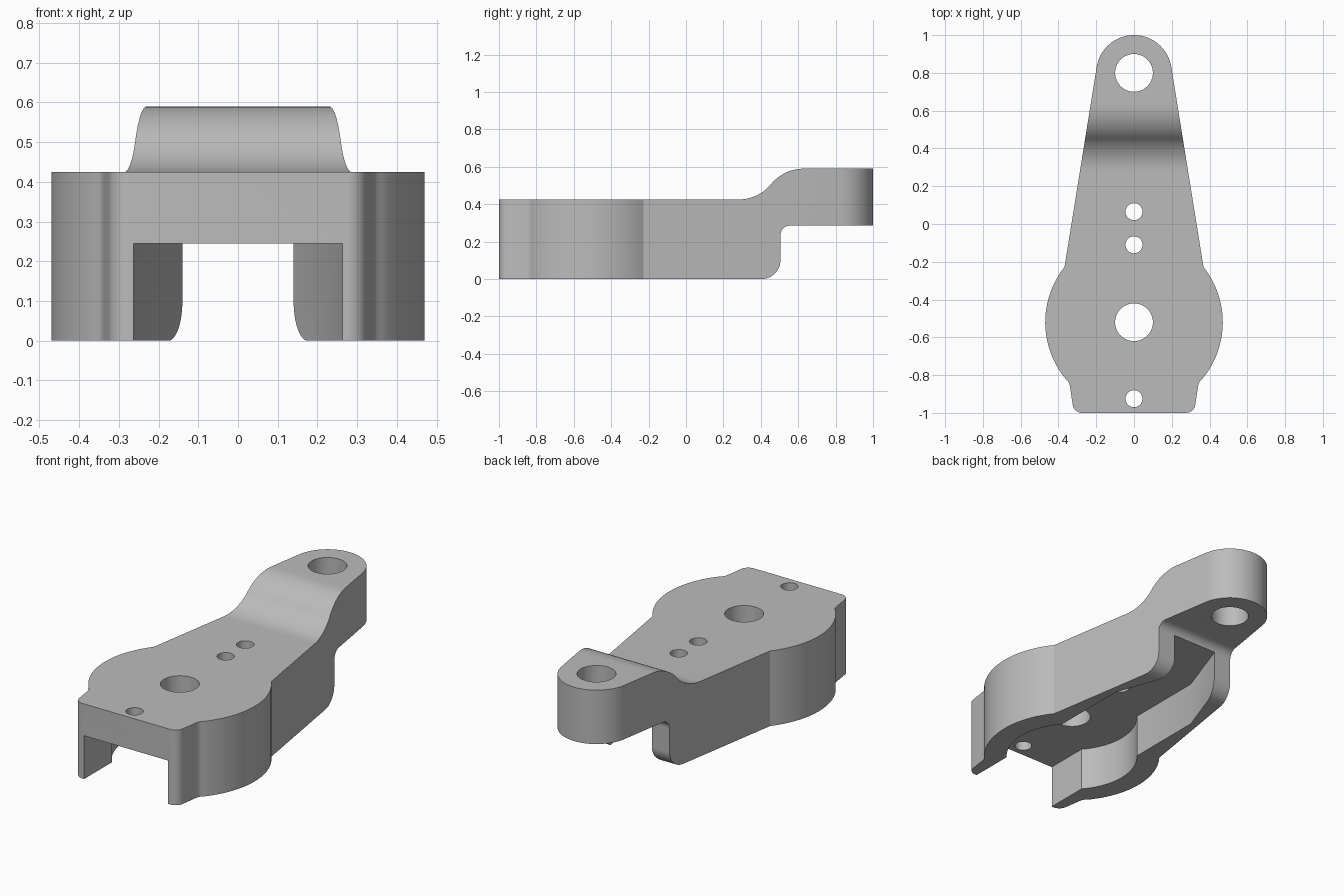
import bpy, bmesh
from math import sin, cos, pi, radians, sqrt, asin
from mathutils import Matrix

if "Cube" in bpy.data.objects:
    bpy.data.objects.remove(bpy.data.objects["Cube"])


def arc(cx, cy, r, a0, a1, n):
    """Points on an arc, angles in degrees."""
    return [(cx + r * cos(radians(a0 + (a1 - a0) * i / n)),
             cy + r * sin(radians(a0 + (a1 - a0) * i / n))) for i in range(n + 1)]


def prism(name, pts, lo, hi, side=False):
    """Extrude an outline along z, or along x when it is a (y, z) side profile."""
    bm = bmesh.new()
    base = [bm.verts.new((lo, p[0], p[1]) if side else (p[0], p[1], lo)) for p in pts]
    face = bm.faces.new(base)
    new = bmesh.ops.extrude_face_region(bm, geom=[face])['geom']
    d = (hi - lo, 0, 0) if side else (0, 0, hi - lo)
    bmesh.ops.translate(bm, vec=d, verts=[v for v in new if isinstance(v, bmesh.types.BMVert)])
    bmesh.ops.recalc_face_normals(bm, faces=bm.faces[:])
    me = bpy.data.meshes.new(name)
    bm.to_mesh(me)
    bm.free()
    ob = bpy.data.objects.new(name, me)
    bpy.context.collection.objects.link(ob)
    return ob


def boolean(target, cutter, op):
    m = target.modifiers.new(op, 'BOOLEAN')
    m.operation, m.object, m.solver = op, cutter, 'EXACT'
    bpy.context.view_layer.objects.active = target
    bpy.ops.object.modifier_apply(modifier=m.name)
    bpy.data.objects.remove(cutter, do_unlink=True)


def mirrored(half):
    """Close a right-hand outline (front to back) with its left-hand copy."""
    return half + [(-x, y) for x, y in reversed(half) if abs(x) > 1e-5]


# plan outline: front lug, round body, tapered arm, round tip
half = arc(0.275, -0.95, 0.05, -90, -8, 8)
half += [(0.338, -0.865), (0.342, -0.845), (0.35, -0.83)]
half += arc(0, -0.52, 0.47, -40, 38.5, 24)
half += arc(0, 0.8, 0.2, 9, 90, 20)
arm = prism('lever_arm', mirrored(half), -0.1, 0.8)

# side profile: stepped block with rounded heel and swept top
a = 50.5
r = 0.227
side = [(-1.1, 0)] + arc(0.405, 0.1, 0.1, -90, 0, 12)
side += arc(0.555, 0.235, 0.05, 180, 90, 10)
side += [(1.1, 0.285), (1.1, 0.59)]
side += arc(0.63, 0.59 - r, r, 90, 90 + a, 14)
side += arc(0.28, 0.425 + r, r, -90 + a, -90, 14)[1:]
side += [(-1.1, 0.425)]
boolean(arm, prism('side_profile', side, -0.6, 0.6, True), 'INTERSECT')

# open channel underneath, with a round bay and a narrowing back
w, rb = 0.263, 0.35
t = math_t = asin(sqrt(1 - (w / rb) ** 2)) * 180 / pi
chan = [(w, -1.1)] + arc(0, -0.52, rb, -t, t, 20)
chan += [(w, 0.16), (0.14, 0.505), (0.115, 0.575)]
boolean(arm, prism('channel', mirrored(chan), -0.1, 0.245), 'DIFFERENCE')

# pivot, shaft and screw holes
for y, rad in ((0.8, 0.1), (-0.52, 0.1), (-0.925, 0.045), (-0.11, 0.045), (0.065, 0.045)):
    boolean(arm, prism('hole', arc(0, y, rad, 0, 352.5, 47), -0.2, 0.9), 'DIFFERENCE')

mat = bpy.data.materials.new('plain_grey')
mat.diffuse_color = (0.5, 0.5, 0.5, 1)
mat.use_nodes = True
mat.node_tree.nodes["Principled BSDF"].inputs["Base Color"].default_value = mat.diffuse_color
arm.data.materials.clear()
arm.data.materials.append(mat)
for p in arm.data.polygons:
    p.material_index = 0

bpy.ops.object.select_all(action='DESELECT')
arm.select_set(True)
bpy.context.view_layer.objects.active = arm
bpy.ops.object.shade_smooth_by_angle(angle=radians(25))
